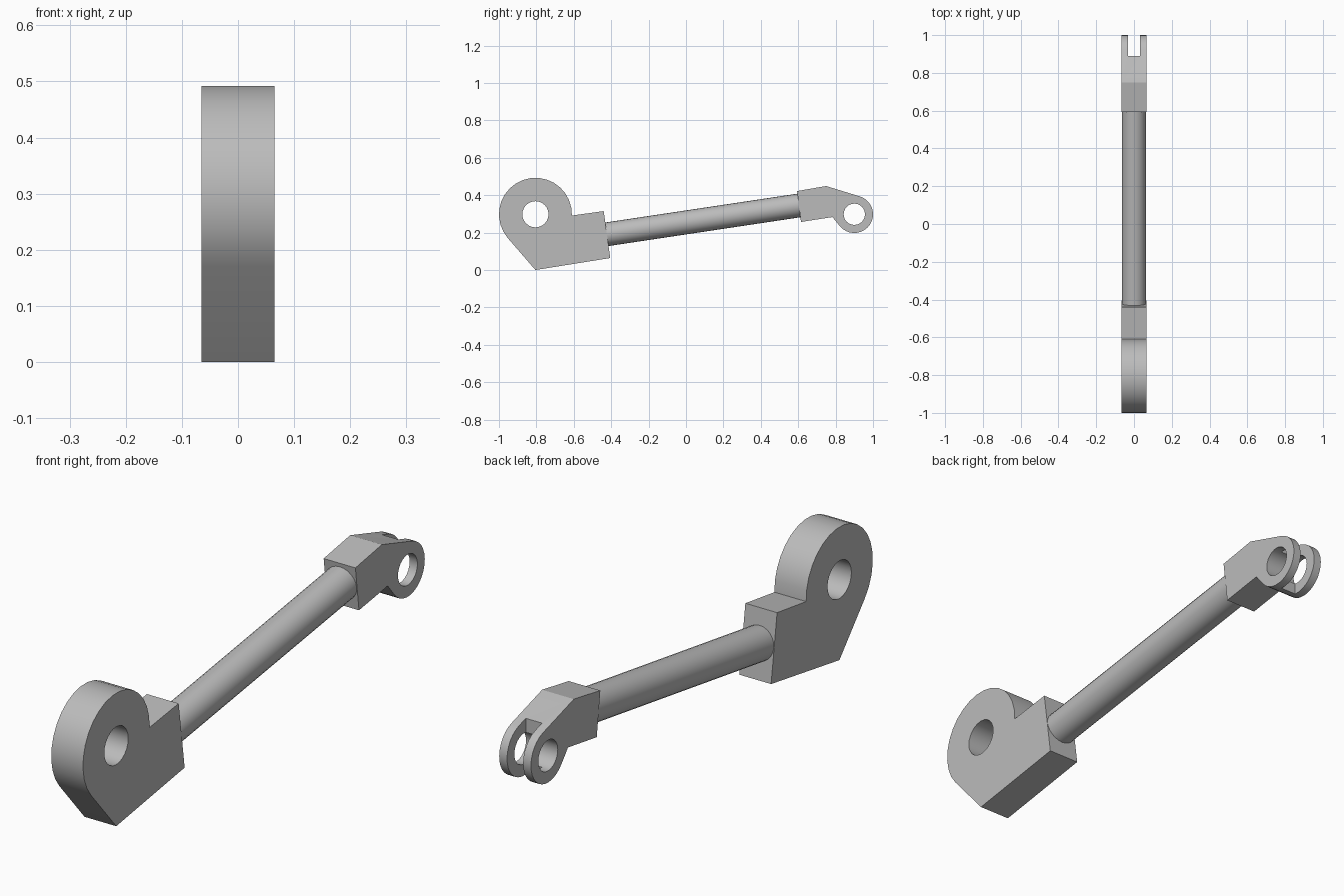
import bpy, bmesh
from math import radians, cos, sin, pi
from mathutils import Vector

if "Cube" in bpy.data.objects:
    bpy.data.objects.remove(bpy.data.objects["Cube"])

HALF = 0.065  # half thickness of both end fittings

steel = bpy.data.materials.new("plain grey")
steel.use_nodes = True
GREY = (0.5, 0.5, 0.5, 1)
steel.diffuse_color = GREY
steel.node_tree.nodes["Principled BSDF"].inputs["Base Color"].default_value = GREY


def arc(cy, cz, r, start, end, n):
    angles = [radians(start + (end - start) * i / n) for i in range(n + 1)]
    return [(cy + r * cos(a), cz + r * sin(a)) for a in angles]


def plate(name, outline, half):
    """Extrude a side outline (y, z) across x."""
    bm = bmesh.new()
    face = bm.faces.new([bm.verts.new((-half, y, z)) for y, z in outline])
    out = bmesh.ops.extrude_face_region(bm, geom=[face])["geom"]
    bmesh.ops.translate(bm, vec=(2 * half, 0, 0),
                        verts=[v for v in out if isinstance(v, bmesh.types.BMVert)])
    bmesh.ops.recalc_face_normals(bm, faces=bm.faces)
    mesh = bpy.data.meshes.new(name)
    bm.to_mesh(mesh)
    bm.free()
    mesh.materials.append(steel)
    obj = bpy.data.objects.new(name, mesh)
    bpy.context.collection.objects.link(obj)
    return obj


def cut(obj, cutter):
    cutter.hide_render = True
    mod = obj.modifiers.new("cut", 'BOOLEAN')
    mod.operation, mod.solver, mod.object = 'DIFFERENCE', 'EXACT', cutter
    bpy.context.view_layer.objects.active = obj
    bpy.ops.object.modifier_apply(modifier=mod.name)
    bpy.data.objects.remove(cutter)


def smooth(obj):
    bpy.ops.object.select_all(action='DESELECT')
    obj.select_set(True)
    bpy.context.view_layer.objects.active = obj
    bpy.ops.object.shade_smooth_by_angle(angle=radians(25))


def hole(cy, cz, r):
    return plate("hole_cutter", arc(cy, cz, r, 0, 345, 23), HALF * 2)


# Large eye with its square socket
eye = plate("large_eye_end",
            arc(-0.805, 0.298, 0.195, -2, 220.8, 18)
            + [(-0.805, 0), (-0.405, 0.064), (-0.44, 0.315)], HALF)
cut(eye, hole(-0.805, 0.298, 0.07))
smooth(eye)

# Forked small end: pin hole, then the slot between the two lugs
fork = plate("fork_end",
             arc(0.90, 0.298, 0.10, -141, 72.7, 18)
             + [(0.749, 0.449), (0.594, 0.422), (0.615, 0.257), (0.783, 0.283)], HALF)
cut(fork, hole(0.90, 0.298, 0.057))
cut(fork, plate("slot_cutter", [(0.89, 0), (1.2, 0), (1.2, 0.6), (0.89, 0.6)], 0.033))
smooth(fork)

# Round rod joining the two ends
a, b = Vector((0, -0.45, 0.187)), Vector((0, 0.63, 0.349))
bpy.ops.mesh.primitive_cylinder_add(vertices=24, radius=0.0635, depth=(b - a).length,
                                    location=(a + b) / 2,
                                    rotation=(b - a).to_track_quat('Z', 'Y').to_euler())
rod = bpy.context.object
rod.name = "rod"
rod.data.materials.append(steel)
smooth(rod)
